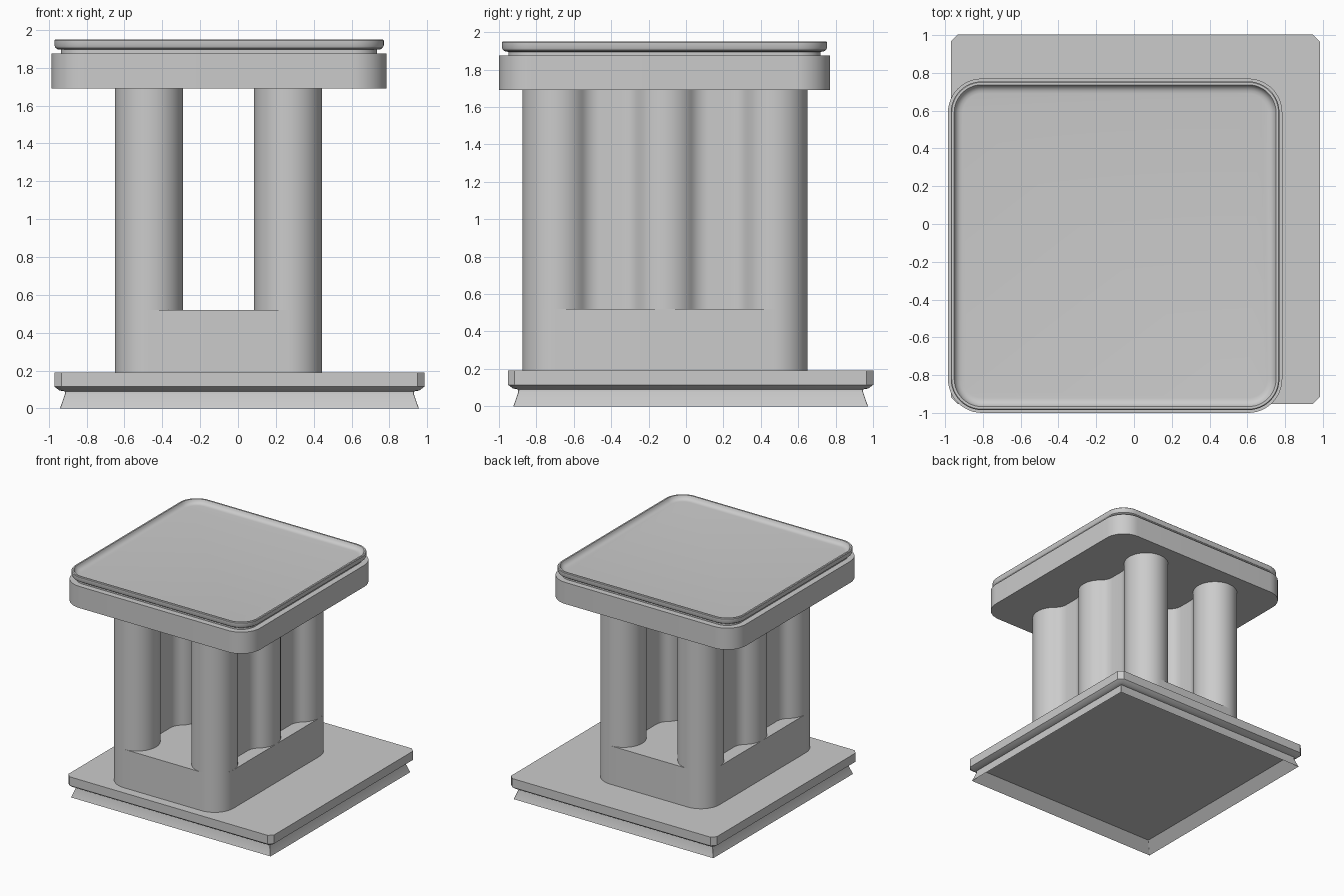
import bpy
import bmesh
import math

if "Cube" in bpy.data.objects:
    bpy.data.objects.remove(bpy.data.objects["Cube"], do_unlink=True)

# Single plain grey
grey = bpy.data.materials.new("plain grey")
grey.use_nodes = True
COLOUR = (0.6, 0.6, 0.6, 1.0)
grey.diffuse_color = COLOUR
grey.node_tree.nodes["Principled BSDF"].inputs["Base Color"].default_value = COLOUR


def rounded_rect(hx, hy, r, segs):
    """Counter-clockwise outline of a rectangle with rounded or chamfered corners."""
    pts = []
    for k, (sx, sy) in enumerate([(1, 1), (-1, 1), (-1, -1), (1, -1)]):
        for i in range(segs + 1):
            a = math.radians(90 * (k + i / segs))
            pts.append((sx * (hx - r) + r * math.cos(a), sy * (hy - r) + r * math.sin(a)))
    return pts


def loft(name, rings, centre):
    """Skin a stack of (outline, z) rings and cap both ends."""
    bm = bmesh.new()
    loops = [[bm.verts.new((x + centre[0], y + centre[1], z)) for x, y in pts]
             for pts, z in rings]
    n = len(loops[0])
    for low, high in zip(loops, loops[1:]):
        for i in range(n):
            j = (i + 1) % n
            bm.faces.new((low[i], low[j], high[j], high[i]))
    bm.faces.new(loops[0][::-1])
    bm.faces.new(loops[-1])
    bmesh.ops.recalc_face_normals(bm, faces=bm.faces)
    mesh = bpy.data.meshes.new(name)
    bm.to_mesh(mesh)
    bm.free()
    mesh.materials.append(grey)
    obj = bpy.data.objects.new(name, mesh)
    bpy.context.collection.objects.link(obj)
    bpy.ops.object.select_all(action="DESELECT")
    obj.select_set(True)
    bpy.context.view_layer.objects.active = obj
    bpy.ops.object.shade_smooth_by_angle(angle=math.radians(30))
    return obj


# Base plate: hollow underside, flared skirt, chamfered slab (half width, z, corner cut)
base_profile = [(0.87, 0.08, 0.002), (0.948, 0.0, 0.002), (0.922, 0.075, 0.002),
                (0.922, 0.09, 0.004), (0.95, 0.095, 0.02), (0.977, 0.115, 0.036),
                (0.977, 0.19, 0.036)]
loft("base_plate", [(rounded_rect(h, h, c, 1), z) for h, z, c in base_profile],
     (0.0075, 0.025))

# Solid plinth under the columns
CENTRE = (-0.1025, -0.1125)
plinth = rounded_rect(0.5475, 0.7625, 0.18, 16)
loft("plinth", [(plinth, 0.19), (plinth, 0.52)], CENTRE)

# Column rows: three round columns blended into a thin web by fillets
RADIUS, FILLET, SPACING = 0.18, 0.12, 0.5825
BLEND = math.radians(51)


def arc(cx, cy, r, a0, a1, n):
    return [(cx + r * math.cos(a0 + (a1 - a0) * i / n),
             cy + r * math.sin(a0 + (a1 - a0) * i / n)) for i in range(n + 1)]


def row_outline():
    side = []
    fx = (RADIUS + FILLET) * math.cos(BLEND)
    fy = (RADIUS + FILLET) * math.sin(BLEND)
    for k in (-1, 0, 1):
        cy = k * SPACING
        start = -math.pi / 2 if k == -1 else -BLEND
        end = math.pi / 2 if k == 1 else BLEND
        if k > -1:
            side += arc(fx, cy - fy, -FILLET, 0, -BLEND, 8)[:-1]
        side += arc(0, cy, RADIUS, start, end, 20)
        if k < 1:
            side += arc(fx, cy + fy, -FILLET, BLEND, 0, 8)[1:]
    return side + [(-x, y) for x, y in side[-2:0:-1]]


outline = row_outline()
for label, sx in (("right", -1), ("left", 1)):
    loft(label + "_column_row", [(outline, 0.52), (outline, 1.69)],
         (CENTRE[0] + sx * 0.3675, CENTRE[1]))

# Top plate: slab, narrow neck, rounded lip and shallow coved tray (half width, z)
top_profile = [(0.885, 1.69), (0.885, 1.875), (0.835, 1.875), (0.835, 1.895),
               (0.852, 1.897), (0.864, 1.905), (0.87, 1.918), (0.87, 1.945),
               (0.865, 1.95), (0.852, 1.95), (0.846, 1.936), (0.836, 1.924),
               (0.822, 1.917), (0.806, 1.915)]
loft("top_plate", [(rounded_rect(h, h, h - 0.705, 12), z) for h, z in top_profile],
     (-0.1, -0.115))
